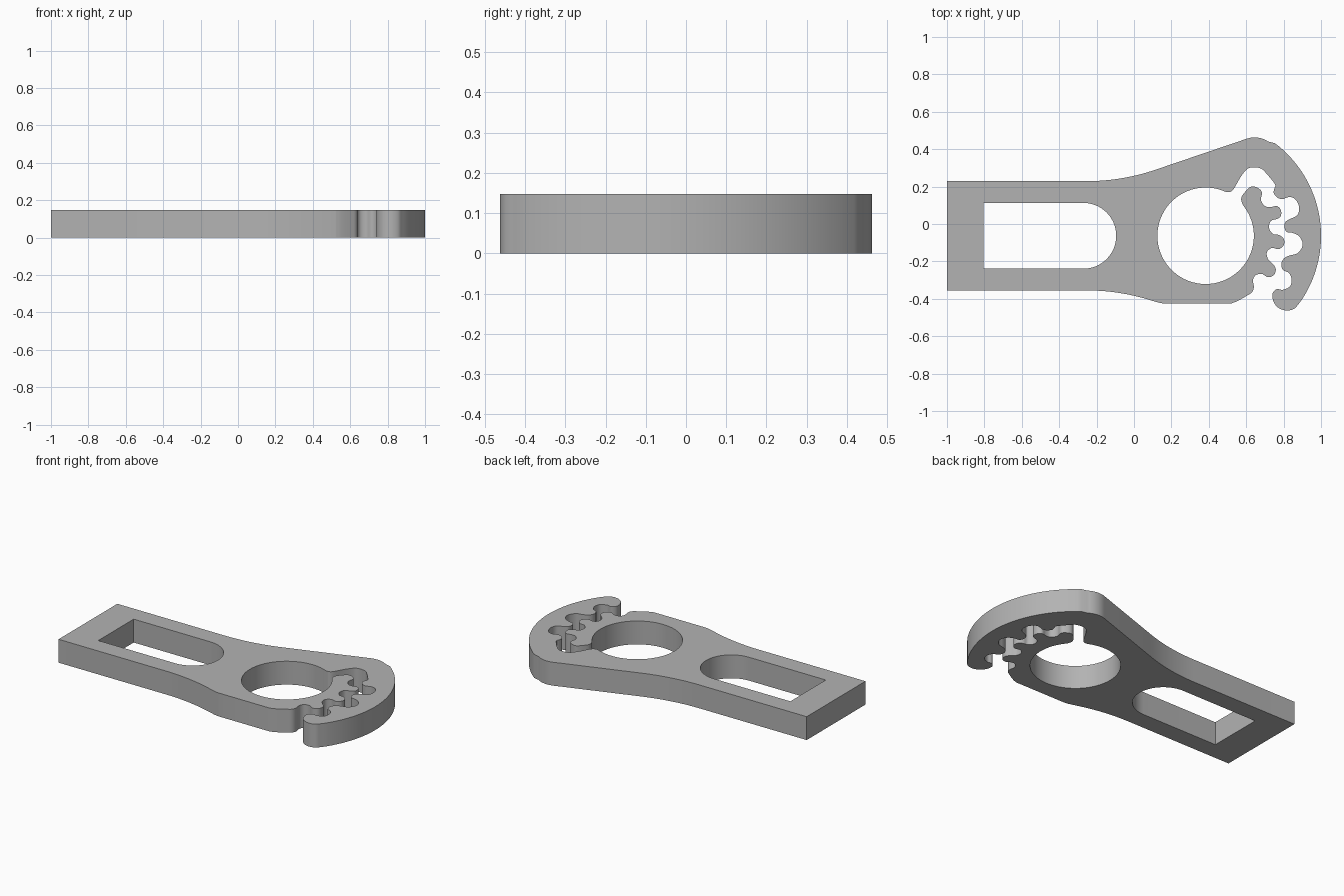
import bpy, bmesh, math
from mathutils import Vector

HEIGHT = 0.147
AXIS_Y = -0.063              # centre line of handle, slot and round hole
HOLE = (0.383, AXIS_Y)
HOLE_R = 0.258


def arc(centre, radius, start, end, steps):
    """Points on a circular arc, angles in degrees."""
    return [(centre[0] + radius * math.cos(math.radians(start + (end - start) * i / steps)),
             centre[1] + radius * math.sin(math.radians(start + (end - start) * i / steps)))
            for i in range(steps + 1)]


def smooth_path(points, steps=5):
    """Rounded path through every given point."""
    pts = [Vector(p) for p in points]
    pts = [2 * pts[0] - pts[1]] + pts + [2 * pts[-1] - pts[-2]]
    out = []
    for a, b, c, d in zip(pts, pts[1:], pts[2:], pts[3:]):
        for i in range(steps):
            t = i / steps
            p = 0.5 * (2 * b + (c - a) * t + (2 * a - 5 * b + 4 * c - d) * t * t
                       + (3 * b - a - 3 * c + d) * t ** 3)
            out.append((p.x, p.y))
    return out + [tuple(pts[-2])]


# Hook: rounded tip, three pockets between its teeth, then the channel end
hook_teeth = [
    (0.882, -0.425), (0.857, -0.453), (0.815, -0.463), (0.770, -0.447), (0.745, -0.412),
    (0.741, -0.372), (0.764, -0.348), (0.795, -0.352), (0.833, -0.334), (0.843, -0.297),
    (0.828, -0.262), (0.796, -0.245), (0.788, -0.210), (0.804, -0.182), (0.834, -0.168),
    (0.876, -0.155), (0.902, -0.112), (0.886, -0.069), (0.850, -0.048), (0.817, -0.043),
    (0.804, -0.016), (0.810, 0.011), (0.834, 0.027), (0.874, 0.048), (0.882, 0.096),
    (0.858, 0.136), (0.828, 0.144), (0.796, 0.134), (0.768, 0.140), (0.747, 0.166),
    (0.751, 0.192), (0.753, 0.214), (0.695, 0.284), (0.668, 0.300), (0.634, 0.303),
    (0.604, 0.293), (0.570, 0.251), (0.533, 0.187), (0.512, 0.171), (0.490, 0.172)]

# Ratchet strip beside the hole: end tab, then alternating pockets and teeth
strip_teeth = [
    (0.580, 0.105), (0.573, 0.132), (0.581, 0.155), (0.610, 0.189), (0.632, 0.201),
    (0.660, 0.194), (0.684, 0.170), (0.679, 0.128), (0.700, 0.096), (0.732, 0.091),
    (0.764, 0.096), (0.785, 0.075), (0.785, 0.043), (0.764, 0.027), (0.732, 0.016),
    (0.722, -0.021), (0.743, -0.053), (0.775, -0.059), (0.801, -0.080), (0.801, -0.112),
    (0.775, -0.134), (0.737, -0.128), (0.711, -0.150), (0.716, -0.187), (0.743, -0.214),
    (0.758, -0.241), (0.748, -0.273), (0.716, -0.284), (0.684, -0.267), (0.652, -0.273),
    (0.636, -0.299), (0.641, -0.337), (0.631, -0.364), (0.604, -0.383), (0.555, -0.411),
    (0.520, -0.425)]

# One outline runs round the handle, hook, hole and strip
a0 = math.degrees(math.atan2(0.172 - HOLE[1], 0.490 - HOLE[0]))
a1 = math.degrees(math.atan2(0.105 - HOLE[1], 0.580 - HOLE[0]))
outline = [(-1.0, 0.229)]
outline += arc((-0.255, 1.379), 1.15, 270, 289.3, 14)            # flare, back
outline += arc((0.645, 0.333), 0.13, 109.3, 56, 10)              # shoulder
outline += arc((0.380, AXIS_Y), 0.62, 53, -34, 40)               # hook back
outline += smooth_path(hook_teeth)
outline += arc(HOLE, HOLE_R, a0, a1 + 360, 64)[1:-1]             # round hole
outline += smooth_path(strip_teeth)
outline += arc((0.170, -0.275), 0.15, 270, 253, 5)               # lower corner
outline += arc((-0.255, -1.505), 1.15, 72, 90, 14)               # flare, front
outline += [(-1.0, -0.355)]

slot = [(-0.805, AXIS_Y - 0.176)] + arc((-0.271, AXIS_Y), 0.176, -90, 90, 32)
slot += [(-0.805, AXIS_Y + 0.176)]

# Fill the flat profile and give it thickness
bm = bmesh.new()
edges = []
for loop in (outline, slot):
    verts = [bm.verts.new((x, y, 0)) for x, y in loop]
    edges += [bm.edges.new((v, verts[i - 1])) for i, v in enumerate(verts)]
bmesh.ops.triangle_fill(bm, edges=edges, use_beauty=True)
top = bmesh.ops.extrude_face_region(bm, geom=bm.faces[:])["geom"]
bmesh.ops.translate(bm, vec=(0, 0, HEIGHT),
                    verts=[g for g in top if isinstance(g, bmesh.types.BMVert)])
bmesh.ops.recalc_face_normals(bm, faces=bm.faces[:])
mesh = bpy.data.meshes.new("wrench_body")
bm.to_mesh(mesh)
bm.free()

body = bpy.data.objects.new("wrench_body", mesh)
bpy.context.collection.objects.link(body)
grey = bpy.data.materials.new("plain_grey")
grey.diffuse_color = (0.45, 0.45, 0.45, 1)
mesh.materials.append(grey)

bpy.context.view_layer.objects.active = body
body.select_set(True)
bpy.ops.object.shade_smooth_by_angle(angle=math.radians(30))
